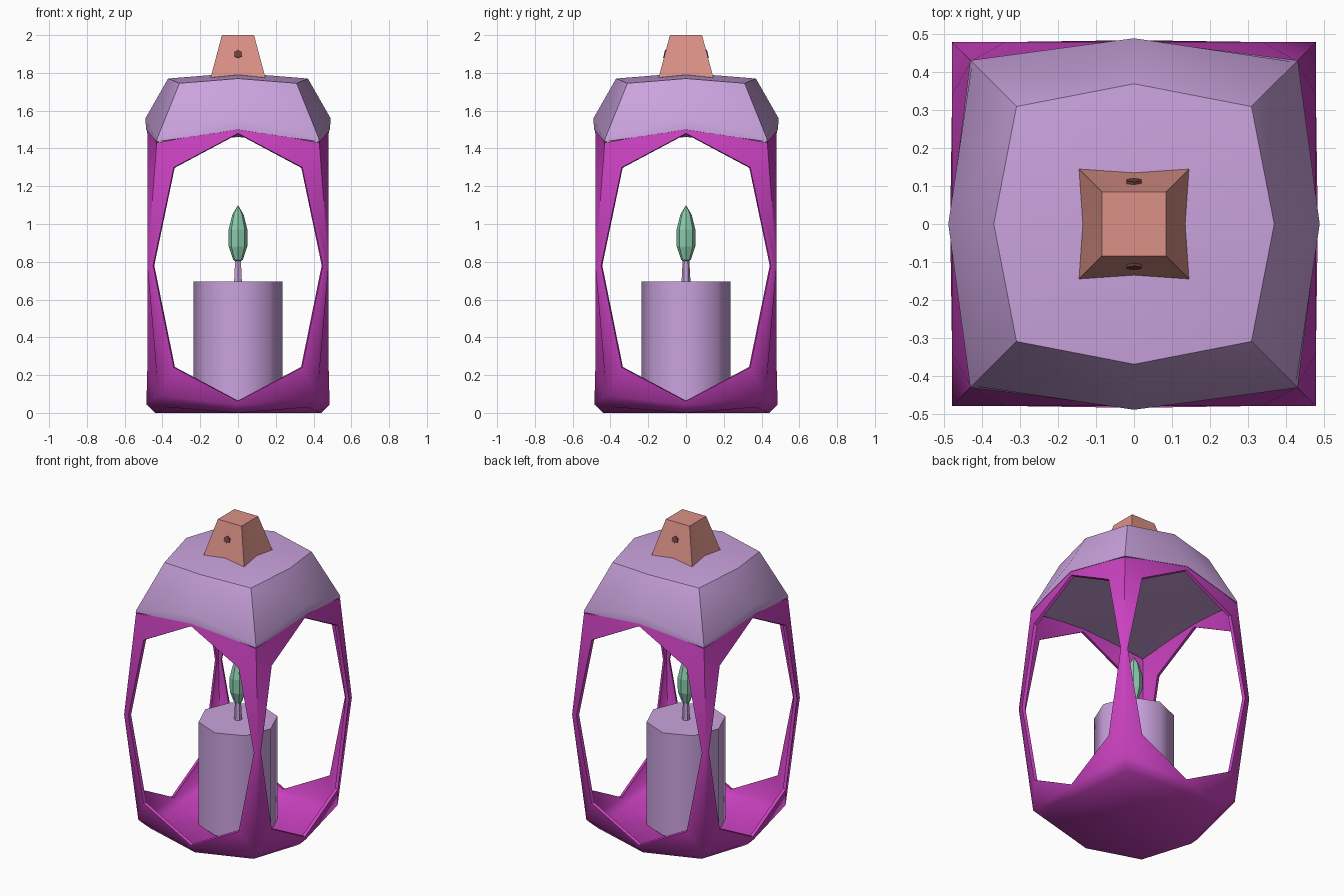
import bpy, bmesh, math
from mathutils import Matrix, Vector

cube = bpy.data.objects.get("Cube")
if cube:
    bpy.data.objects.remove(cube, do_unlink=True)


def material(name, rgb):
    m = bpy.data.materials.new(name)
    m.use_nodes = True
    m.diffuse_color = (*rgb, 1)
    m.node_tree.nodes["Principled BSDF"].inputs["Base Color"].default_value = (*rgb, 1)
    return m


MAGENTA = material("magenta", (0.59, 0.053, 0.527))
LILAC = material("lilac", (0.597, 0.366, 0.73))
SALMON = material("salmon", (0.708, 0.283, 0.242))
GREEN = material("mint_green", (0.262, 0.61, 0.429))
DARK = material("dark_hole", (0.16, 0.05, 0.045))


def finish(name, bm, mat, angle=30, thickness=0):
    """Weld, orient, optionally thicken inwards, and shade a part."""
    bmesh.ops.remove_doubles(bm, verts=bm.verts, dist=0.0005)
    bmesh.ops.recalc_face_normals(bm, faces=bm.faces)
    mesh = bpy.data.meshes.new(name)
    bm.to_mesh(mesh)
    bm.free()
    mesh.materials.append(mat)
    ob = bpy.data.objects.new(name, mesh)
    bpy.context.collection.objects.link(ob)
    bpy.ops.object.select_all(action="DESELECT")
    ob.select_set(True)
    bpy.context.view_layer.objects.active = ob
    if thickness:
        mod = ob.modifiers.new("thickness", "SOLIDIFY")
        mod.thickness = thickness
        mod.offset = -1
        bpy.ops.object.modifier_apply(modifier=mod.name)
    if angle:
        bpy.ops.object.shade_smooth_by_angle(angle=math.radians(angle))
    return ob


def ring(mid, mid_z, corner, corner_z):
    """Eight points: side middles and corners of a pillowed square."""
    pts = []
    for i in range(4):
        turn = Matrix.Rotation(i * math.pi / 2, 3, "Z")
        pts += [turn @ Vector((mid, 0, mid_z)), turn @ Vector((corner, corner, corner_z))]
    return pts


def round_ring(radius, z, sides):
    return [Vector((radius * math.sin(i * math.tau / sides),
                    radius * math.cos(i * math.tau / sides), z)) for i in range(sides)]


def loft(bm, rings, start=None, end=None):
    """Skin rings; start and end are centre heights for fan caps."""
    loops = [[bm.verts.new(p) for p in r] for r in rings]
    n = len(loops[0])
    for a, b in zip(loops, loops[1:]):
        for i in range(n):
            j = (i + 1) % n
            bm.faces.new((a[i], a[j], b[j], b[i]))
    for z, loop in ((start, loops[0]), (end, loops[-1])):
        if z is not None:
            c = bm.verts.new((0, 0, z))
            for i in range(n):
                bm.faces.new((loop[i], loop[(i + 1) % n], c))


# Frame: four walls with pointed openings, joined to a shallow dished base
opening = [(0, 1.48), (0.34, 1.3), (0.45, 0.78), (0.34, 0.24), (0, 0.06)]
border = [(0, 0.485, 1.51), (0.43, 0.43, 1.43), (0.48, 0.48, 0.78),
          (0.42, 0.42, 0.09), (0, 0.485, 0.045)]
bm = bmesh.new()
for quarter in range(4):
    turn = Matrix.Rotation(quarter * math.pi / 2, 3, "Z")
    for side in (-1, 1):
        inner = [bm.verts.new(turn @ Vector((side * x, -0.48, z))) for x, z in opening]
        outer = [bm.verts.new(turn @ Vector((side * x, -y, z))) for x, y, z in border]
        for k in range(4):
            bm.faces.new((inner[k], inner[k + 1], outer[k + 1], outer[k]))
loft(bm, [ring(0.485, 0.045, 0.42, 0.09), ring(0.44, 0, 0.37, 0.03)], end=0)
finish("lantern_frame", bm, MAGENTA, 46, 0.02)

# Roof: pillowed cap with a closed underside
bm = bmesh.new()
loft(bm, [ring(0.37, 1.77, 0.31, 1.745), ring(0.49, 1.56, 0.427, 1.455),
          ring(0.487, 1.5, 0.432, 1.435)], start=1.8, end=1.46)
finish("roof", bm, LILAC, 32)

# Handle block on the roof, with a pinched foot
bm = bmesh.new()
loft(bm, [ring(0.135, 1.79, 0.145, 1.775), ring(0.085, 2, 0.085, 2)], start=1.775, end=2)
finish("handle_block", bm, SALMON, 30)

# Small hexagonal holes on the front and back of the handle
for name, s in (("front_hole", -1), ("back_hole", 1)):
    bm = bmesh.new()
    tilt = Matrix.Rotation(s * math.radians(-77), 4, "X")
    bmesh.ops.create_cone(bm, cap_ends=True, segments=6, radius1=0.023, radius2=0.023,
                          depth=0.008, matrix=Matrix.Translation((0, s * 0.112, 1.9)) @ tilt)
    finish(name, bm, DARK, 0)

# Candle, wick and faceted flame
bm = bmesh.new()
loft(bm, [round_ring(0.235, 0.03, 8), round_ring(0.235, 0.695, 8)], start=0.03, end=0.695)
finish("candle", bm, LILAC, 50)
bm = bmesh.new()
loft(bm, [round_ring(0.024, 0.69, 6), round_ring(0.017, 0.82, 6)], start=0.69, end=0.82)
finish("wick", bm, LILAC, 30)
bm = bmesh.new()
loft(bm, [round_ring(0.025, 0.81, 8), round_ring(0.049, 0.88, 8), round_ring(0.05, 0.97, 8),
          round_ring(0.03, 1.05, 8)], start=0.795, end=1.1)
finish("flame", bm, GREEN, 0)
